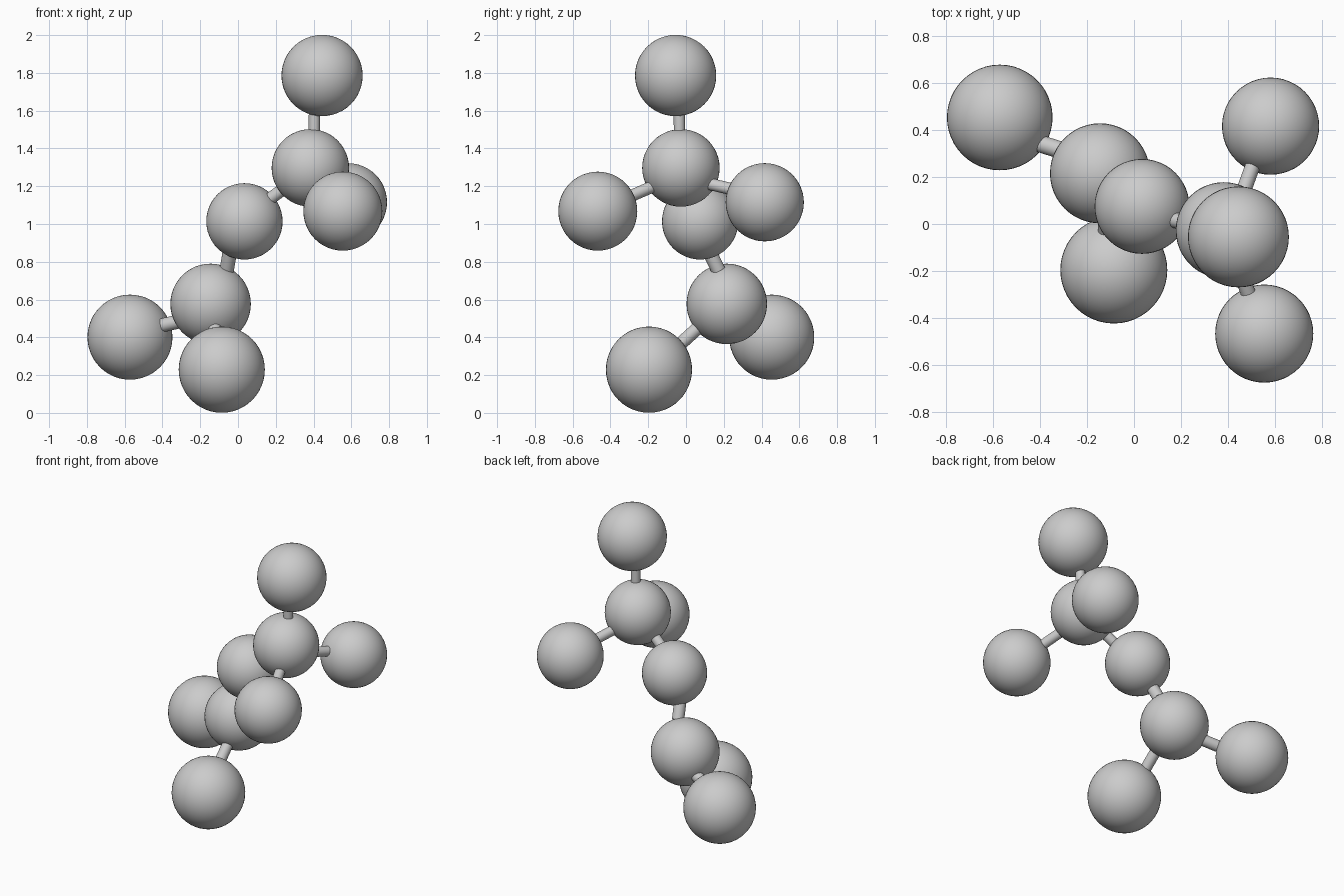
import bpy
from mathutils import Vector


def ball(name, x, y, z, r):
    bpy.ops.mesh.primitive_uv_sphere_add(segments=48, ring_count=24, radius=r, location=(x, y, z))
    o = bpy.context.object
    o.name = name
    bpy.ops.object.shade_smooth()


def rod(name, a, b, r):
    a, b = Vector(a), Vector(b)
    d = b - a
    bpy.ops.mesh.primitive_cylinder_add(vertices=32, radius=r, depth=d.length, location=(a + b) / 2)
    o = bpy.context.object
    o.name = name
    o.rotation_euler = d.to_track_quat('Z', 'Y').to_euler()
    bpy.ops.object.shade_smooth_by_angle()


# Balls: chain of three hubs with five outer balls
ball("top_ball", 0.445, -0.055, 1.786, 0.215)
ball("upper_hub", 0.383, -0.027, 1.297, 0.205)
ball("middle_hub", 0.034, 0.075, 1.014, 0.202)
ball("lower_hub", -0.145, 0.216, 0.577, 0.213)
ball("lower_left_ball", -0.572, 0.454, 0.401, 0.225)
ball("lower_front_ball", -0.086, -0.196, 0.229, 0.228)
ball("right_back_ball", 0.582, 0.417, 1.115, 0.207)
ball("right_front_ball", 0.555, -0.467, 1.068, 0.209)

# Rods: short connectors whose flat ends just meet the balls
rod("top_rod", (0.403, -0.034, 1.46), (0.405, -0.036, 1.61), 0.030)
rod("upper_rod", (0.29, -0.01, 1.222), (0.165, 0.018, 1.13), 0.033)
rod("lower_rod", (-0.035, 0.10, 0.90), (-0.06, 0.172, 0.755), 0.038)
rod("lower_left_rod", (-0.24, 0.292, 0.50), (-0.40, 0.342, 0.464), 0.037)
rod("lower_front_rod", (-0.124, 0.115, 0.497), (-0.118, -0.03, 0.365), 0.035)
rod("right_back_rod", (0.452, 0.10, 1.218), (0.506, 0.248, 1.183), 0.032)
rod("right_front_rod", (0.43, -0.14, 1.214), (0.485, -0.29, 1.149), 0.032)
